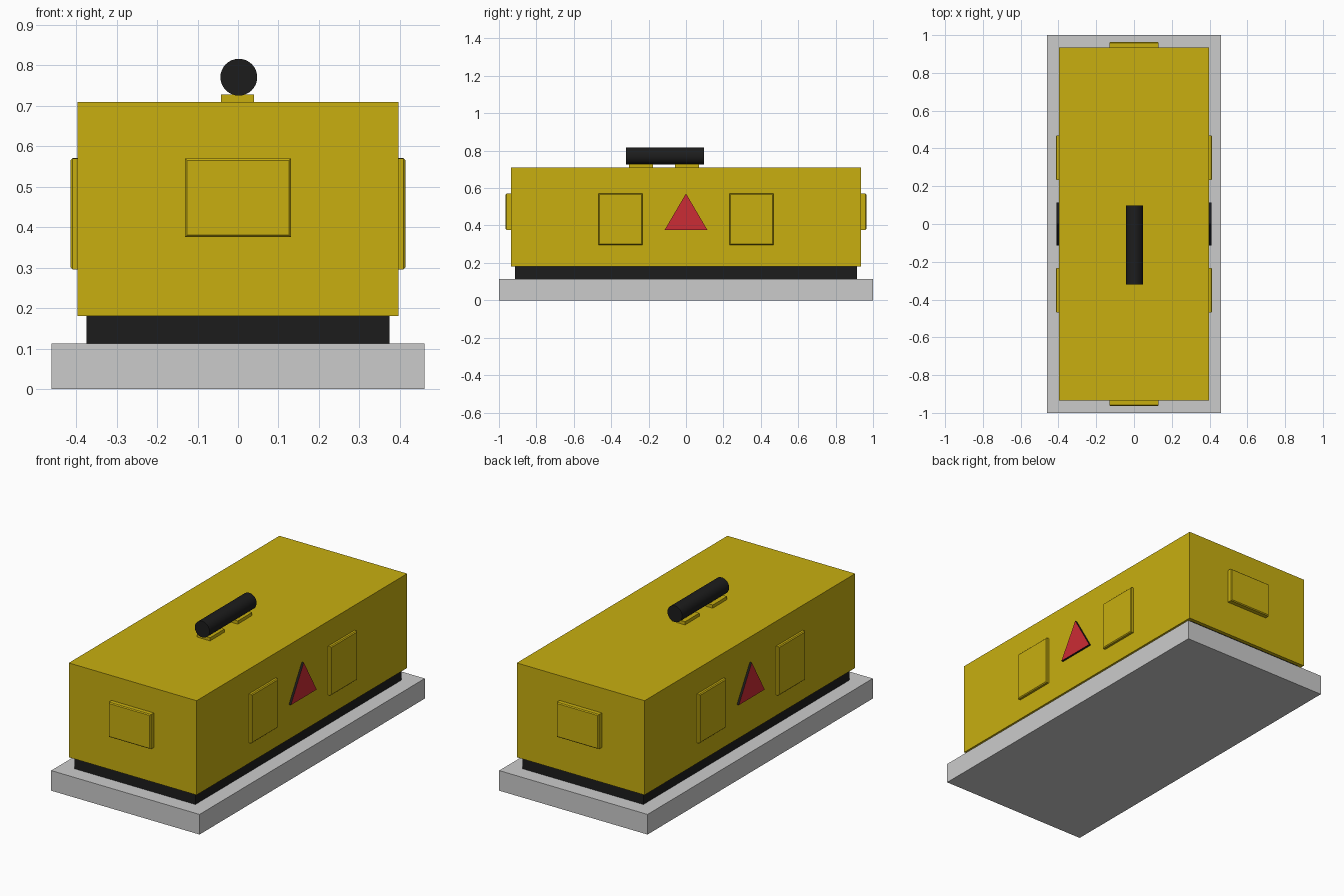
import bpy, bmesh, math
from mathutils import Matrix, Vector

if "Cube" in bpy.data.objects:
    bpy.data.objects.remove(bpy.data.objects["Cube"])


def material(name, color):
    m = bpy.data.materials.new(name)
    m.diffuse_color = (*color, 1)
    m.use_nodes = True
    m.node_tree.nodes["Principled BSDF"].inputs["Base Color"].default_value = m.diffuse_color
    return m


yellow = material("yellow_paint", (0.58, 0.43, 0.005))
black = material("black_rubber", (0.012, 0.012, 0.012))
red = material("warning_red", (0.6, 0.025, 0.035))


def finish(name, bm, *mats):
    bmesh.ops.recalc_face_normals(bm, faces=bm.faces)
    me = bpy.data.meshes.new(name)
    bm.to_mesh(me)
    bm.free()
    for m in mats:
        if m:
            me.materials.append(m)
    ob = bpy.data.objects.new(name, me)
    bpy.context.collection.objects.link(ob)
    return ob


def box(name, lo, hi, mat=None):
    lo, hi = Vector(lo), Vector(hi)
    bm = bmesh.new()
    bmesh.ops.create_cube(bm, size=1, matrix=Matrix.Translation((lo + hi) / 2)
                          @ Matrix.Diagonal((*(hi - lo), 1)))
    return finish(name, bm, mat)


def panel(name, centre, width, height, depth, angle):
    """Raised plate with a chamfered rim; faces -y before turning by angle about z."""
    bm = bmesh.new()
    rings = []
    for y, inset in ((0, 0), (-depth + 0.005, 0), (-depth, 0.005)):
        w, h = width / 2 - inset, height / 2 - inset
        rings.append([bm.verts.new((x, y, z)) for x, z in
                      ((-w, -h), (w, -h), (w, h), (-w, h))])
    for a, b in zip(rings, rings[1:]):
        for i in range(4):
            j = (i + 1) % 4
            bm.faces.new((a[i], a[j], b[j], b[i]))
    bm.faces.new(rings[0])
    bm.faces.new(rings[-1])
    bm.transform(Matrix.Translation(centre) @ Matrix.Rotation(angle, 4, 'Z'))
    return finish(name, bm, yellow)


# Stacked main volumes
box("base_slab", (-0.461, -1, 0), (0.461, 1, 0.113))
box("skirt", (-0.375, -0.914, 0.113), (0.375, 0.914, 0.18), black)
box("body", (-0.397, -0.935, 0.18), (0.397, 0.935, 0.71), yellow)

# End panels
for name, s, angle in (("front_panel", -1, 0), ("back_panel", 1, math.pi)):
    panel(name, (0, s * 0.935, 0.473), 0.262, 0.195, 0.029, angle)

for side, s in (("right", 1), ("left", -1)):
    # Side panels
    for end, e in (("front", -1), ("back", 1)):
        panel(f"{side}_{end}_panel", (s * 0.397, e * 0.351, 0.433),
              0.235, 0.275, 0.017, s * math.pi / 2)
    # Warning triangle: black rim, red outer face
    bm = bmesh.new()
    tri = [(-0.115, 0.375), (0.115, 0.375), (0, 0.571)]
    inner = [bm.verts.new((s * 0.397, y, z)) for y, z in tri]
    outer = [bm.verts.new((s * 0.409, y, z)) for y, z in tri]
    bm.faces.new(inner)
    bm.faces.new(outer).material_index = 1
    for i in range(3):
        j = (i + 1) % 3
        bm.faces.new((inner[i], inner[j], outer[j], outer[i]))
    finish(f"{side}_warning_triangle", bm, black, red)

# Handle bar on two mounting pads
for name, y in (("front_handle_pad", -0.241), ("back_handle_pad", 0.005)):
    box(name, (-0.042, y - 0.064, 0.71), (0.04, y + 0.064, 0.728), yellow)
bm = bmesh.new()
bmesh.ops.create_cone(bm, cap_ends=True, segments=32, radius1=0.0455, radius2=0.0455,
                      depth=0.418, matrix=Matrix.Translation((0.002, -0.112, 0.771))
                      @ Matrix.Rotation(math.pi / 2, 4, 'X'))
bar = finish("handle_bar", bm, black)
bpy.context.view_layer.objects.active = bar
bar.select_set(True)
bpy.ops.object.shade_smooth_by_angle(angle=math.radians(30))
